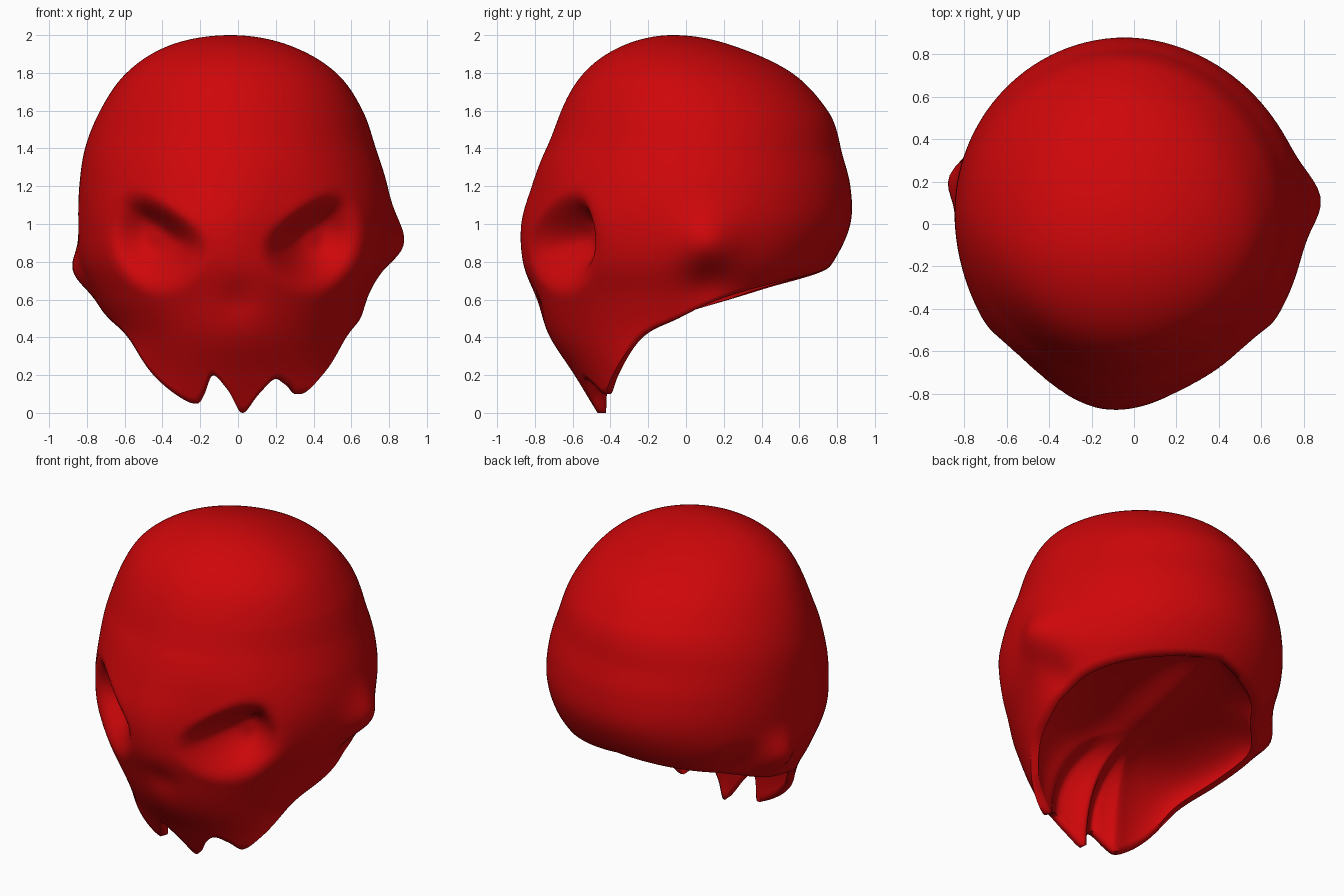
import bpy, bmesh, math

cube = bpy.data.objects.get("Cube")
if cube:
    bpy.data.objects.remove(cube)

COLUMNS, ROWS, INNER_ROWS = 168, 110, 30
TOP = 2.0

# Section extents by height: z, -x side, +x side, front y, back y
SECTIONS = [
    (1.95, -.35, .26, -.32, .23), (1.8, -.59, .52, -.54, .56),
    (1.6, -.73, .66, -.66, .75), (1.4, -.81, .73, -.74, .82),
    (1.2, -.84, .79, -.82, .87), (1, -.845, .81, -.88, .87),
    (.8, -.83, .78, -.87, .78), (.6, -.75, .69, -.8, .62),
    (.4, -.65, .63, -.72, .5), (.2, -.65, .64, -.59, .4),
    (0, -.69, .69, -.47, .4)]

# Lower rim by angle from the front in degrees, with the three teeth
RIM = [(-180, .78), (-130, .68), (-105, .6), (-78, .5), (-58, .4),
       (-41, .2), (-30, .1), (-20, .05), (-15, .1), (-9, .2), (-2, .13),
       (7, 0), (15, .1), (22, .18), (30, .15), (38, .1), (48, .2),
       (64, .4), (82, .5), (102, .61), (128, .69), (180, .78)]


def smooth(a, b, x):
    t = min(max((x - a) / (b - a), 0), 1)
    return t * t * (3 - 2 * t)


def curve(points, x):
    """Smooth curve through sorted (x, y) points."""
    def slope(i):
        lo, hi = points[max(i - 1, 0)], points[min(i + 1, len(points) - 1)]
        return (hi[1] - lo[1]) / (hi[0] - lo[0])
    i = 0
    while i < len(points) - 2 and x > points[i + 1][0]:
        i += 1
    (x0, y0), (x1, y1) = points[i], points[i + 1]
    h = x1 - x0
    t = min(max((x - x0) / h, 0), 1)
    s = t * t * (3 - 2 * t)
    return (y0 * (1 - s) + y1 * s + h * slope(i) * t * (1 - t) ** 2
            - h * slope(i + 1) * t * t * (1 - t))


def centre(z):
    return -.04, .05 - .12 * smooth(1.4, 1.95, z)


def depth_of(z):
    return math.sqrt(max(TOP - z, 0))


# Distances from the centre line to each side of the section
SIDES = []
for k in range(4):
    pts = [(0, 0)]
    for row in SECTIONS:
        pts.append((depth_of(row[0]), abs(row[k + 1] - centre(row[0])[k // 2])))
    SIDES.append(pts)


def bump(a, b, width):
    return math.exp(-(a / width) ** 2 - (b / width) ** 2)


def eye_socket(x, z):
    """Backward push of a round hollow, cut off by a slanted brow."""
    shift = 0 if x > 0 else .03
    dx = abs(x) - shift
    below = .57 * (dx - .36) - .82 * (z - 1.08)
    spread = math.hypot((dx - .39) / .28, (z - .94) / .31)
    return .23 * smooth(-.04, .11, below) * (1 - smooth(.15, 1.05, spread))


def skull_point(angle, z):
    u = depth_of(z)
    cx, cy = centre(z)
    s, c = math.sin(angle), math.cos(angle)
    rx = curve(SIDES[1 if s > 0 else 0], u)
    ry = curve(SIDES[2 if c > 0 else 3], u)
    if rx < 1e-6 or ry < 1e-6:
        return cx, cy, z
    p = 1.95 if c > 0 else 1.9 if s > 0 else 2
    r = (abs(s / rx) ** p + abs(c / ry) ** p) ** (-1 / p)
    x, y = cx + r * s, cy - r * c
    # Cheekbone corners, one dented below and the other dented behind
    if x > 0:
        x += .085 * bump(y - .12, z - .89, .16) - .05 * bump(y - .12, z - .7, .12)
    else:
        x -= .08 * bump(y - .22, z - .74, .13) - .05 * bump(y - .43, z - .74, .12)
    # Eye sockets, nose dent and flatter +x side of the nose
    if c > 0:
        face = smooth(0, .5, c)
        y += face * (eye_socket(x, z) + .02 * bump(x, z - .6, .1)
                     + .05 * bump(x - .27, z - .95, .25))
    return x, y, z


def build_skull():
    bm = bmesh.new()
    angles = []
    for i in range(COLUMNS):
        a = 2 * math.pi * i / COLUMNS - math.pi
        angles.append(a - .5 * math.sin(a))    # denser at the face
    rims = [max(curve(RIM, math.degrees(a)), 0) for a in angles]
    rings = []
    # Outer shell, from the crown to the rim
    for j in range(1, ROWS + 1):
        ring = []
        for a, rim in zip(angles, rims):
            u = depth_of(rim) * j / ROWS
            ring.append(bm.verts.new(skull_point(a, TOP - u * u)))
        rings.append(ring)
    # Shallow underside, sloping up to the back, with a ridge down the middle
    mx, my = -.02, .05
    edge = [v.co.copy() for v in rings[-1]]

    def roof(x, y):
        return .66 + .23 * y - .05 * math.exp(-(x / .12) ** 2)

    for j in range(INNER_ROWS):
        t = math.pi / 2 * j / INNER_ROWS
        rise = 1 - (1 - math.sin(t)) ** 1.6
        ring = []
        for co in edge:
            dx, dy = co.x - mx, co.y - my
            r = math.hypot(dx, dy)
            k = (r - .045) / r * math.cos(t)
            x, y = mx + dx * k, my + dy * k
            ring.append(bm.verts.new((x, y, co.z + (roof(x, y) - co.z) * rise)))
        rings.append(ring)
    for upper, lower in zip(rings, rings[1:]):
        for i in range(COLUMNS):
            n = (i + 1) % COLUMNS
            bm.faces.new((upper[i], lower[i], lower[n], upper[n]))
    crown = bm.verts.new((*centre(TOP), TOP))
    palate = bm.verts.new((mx, my, roof(mx, my)))
    for i in range(COLUMNS):
        n = (i + 1) % COLUMNS
        bm.faces.new((crown, rings[0][i], rings[0][n]))
        bm.faces.new((palate, rings[-1][n], rings[-1][i]))
    bmesh.ops.recalc_face_normals(bm, faces=bm.faces)
    mesh = bpy.data.meshes.new("skull")
    bm.to_mesh(mesh)
    bm.free()
    return mesh


# Red material
red = bpy.data.materials.new("red")
red.use_nodes = True
colour = (.62, .002, .003, 1)
red.diffuse_color = colour
red.node_tree.nodes["Principled BSDF"].inputs["Base Color"].default_value = colour

skull = bpy.data.objects.new("skull", build_skull())
skull.data.materials.append(red)
bpy.context.collection.objects.link(skull)
bpy.ops.object.select_all(action="DESELECT")
skull.select_set(True)
bpy.context.view_layer.objects.active = skull
bpy.ops.object.shade_smooth_by_angle(angle=math.radians(80))
